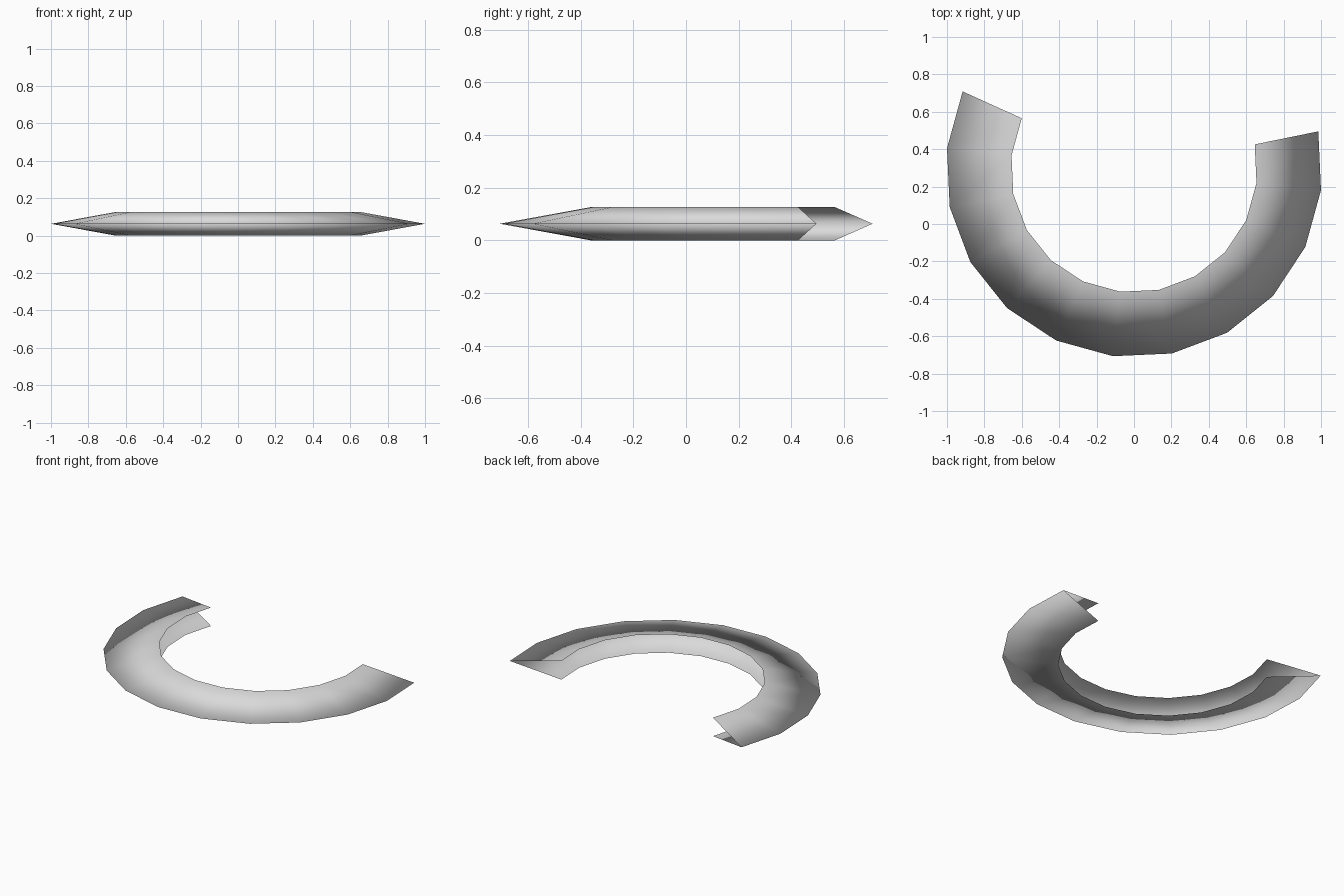
import bpy
import bmesh
from math import cos, sin, radians

default = bpy.data.objects.get("Cube")
if default:
    bpy.data.objects.remove(default, do_unlink=True)

# Plain grey material
grey = bpy.data.materials.new("light_grey")
grey.use_nodes = True
colour = (0.7, 0.7, 0.7, 1.0)
grey.diffuse_color = colour
grey.node_tree.nodes["Principled BSDF"].inputs["Base Color"].default_value = colour

# Open V section (radius, height): upper inner rim, outer ridge, lower inner rim
SECTION = [(0.659, 0.126), (1.006, 0.063), (0.659, 0.0)]
CENTRE_Y = 0.293
START, STEP, SEGMENTS = 155.6, 18, 12

# Sweep the section around a partial ring
bm = bmesh.new()
rings = []
for i in range(SEGMENTS + 1):
    a = radians(START + STEP * i)
    rings.append([bm.verts.new((r * cos(a), CENTRE_Y + r * sin(a), z))
                  for r, z in SECTION])

for ring, following in zip(rings, rings[1:]):
    for j in range(len(SECTION) - 1):
        face = bm.faces.new((ring[j], ring[j + 1], following[j + 1], following[j]))
        face.smooth = True

mesh = bpy.data.meshes.new("open_ring_shell")
bm.to_mesh(mesh)
bm.free()
mesh.materials.append(grey)
shell = bpy.data.objects.new("open_ring_shell", mesh)
bpy.context.collection.objects.link(shell)
